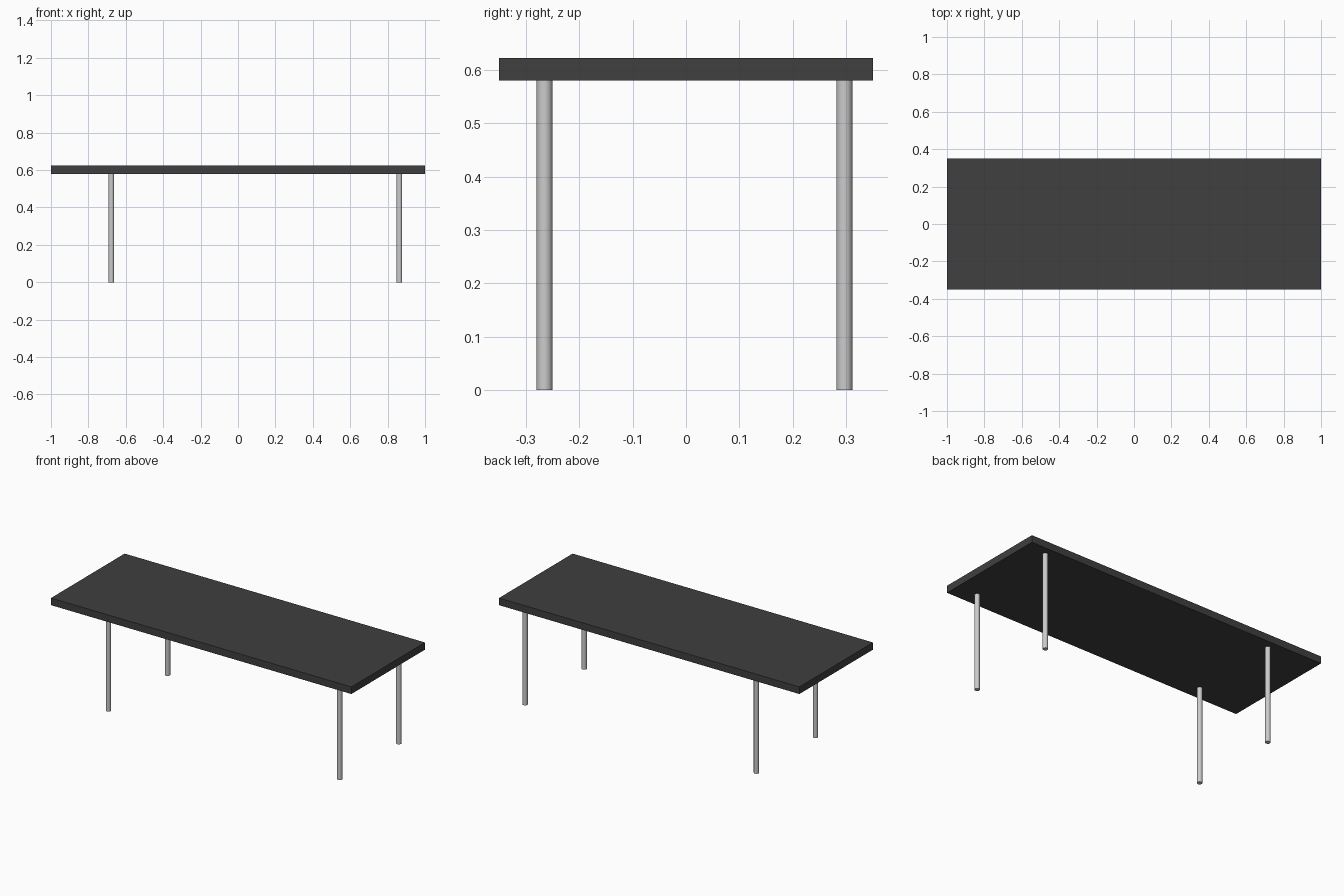
import bpy

if "Cube" in bpy.data.objects:
    bpy.data.objects.remove(bpy.data.objects["Cube"])

TOP_Z, UNDER_Z = 0.623, 0.58
LEG_R = 0.0147

# Dark rectangular table top
bpy.ops.mesh.primitive_cube_add(size=1, location=(0, 0, (TOP_Z + UNDER_Z) / 2))
top = bpy.context.object
top.name = "table_top"
top.scale = (2.0, 0.70, TOP_Z - UNDER_Z)
bpy.ops.object.transform_apply(location=False, rotation=False, scale=True)
dark = bpy.data.materials.new("dark_top")
dark.diffuse_color = (0.05, 0.05, 0.05, 1)
dark.use_nodes = True
dark.node_tree.nodes["Principled BSDF"].inputs["Base Color"].default_value = dark.diffuse_color
top.data.materials.append(dark)


# Round legs, set slightly off-centre under the top
def add_leg(name, x, y):
    bpy.ops.mesh.primitive_cylinder_add(vertices=32, radius=LEG_R, depth=UNDER_Z,
                                        location=(x, y, UNDER_Z / 2))
    bpy.context.object.name = name
    bpy.ops.object.shade_smooth_by_angle()


for side, x in (("left", -0.677), ("right", 0.863)):
    for end, y in (("front", -0.265), ("back", 0.297)):
        add_leg(f"{end}_{side}_leg", x, y)
